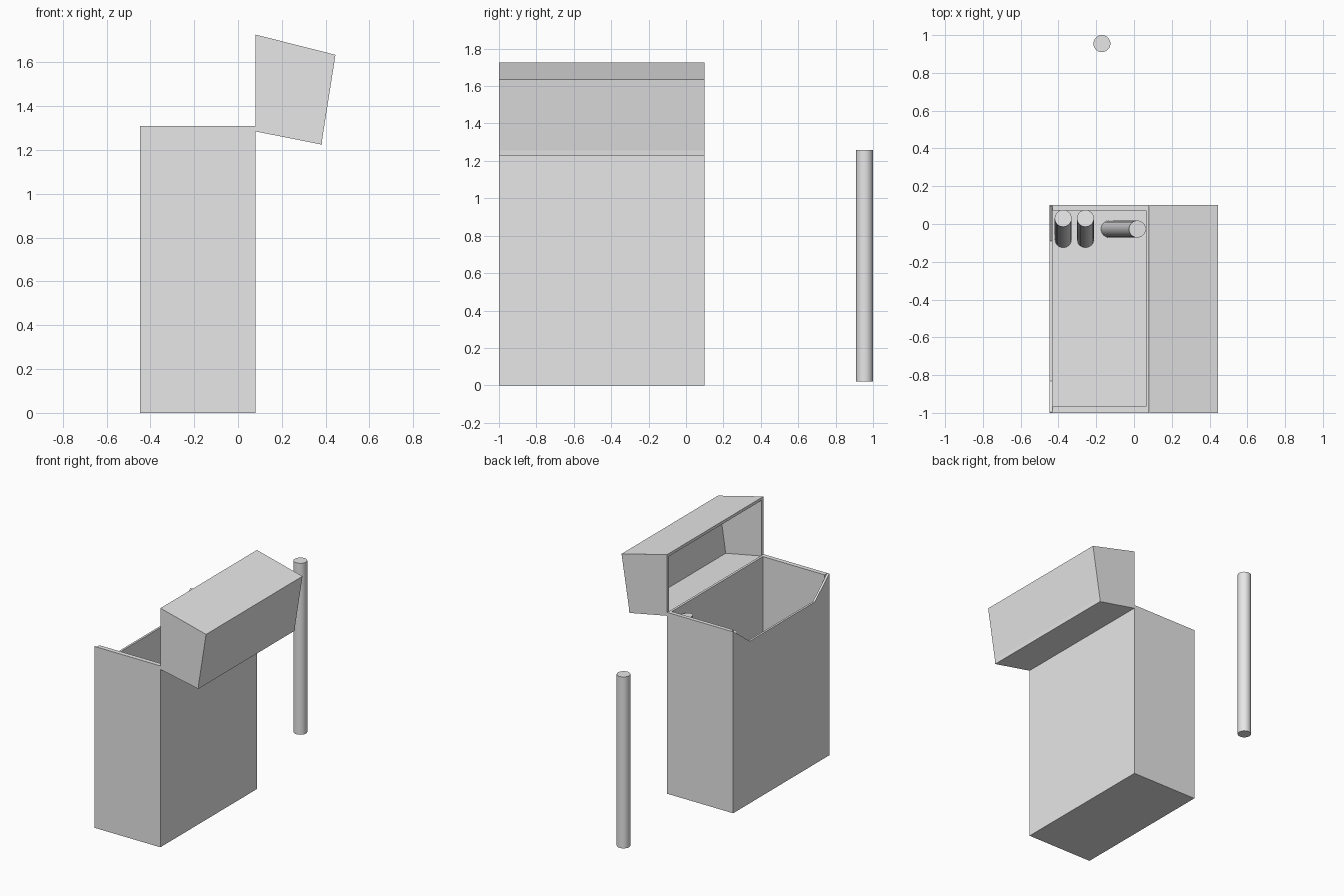
import bpy
import bmesh
from math import radians
from mathutils import Vector

cube = bpy.data.objects.get("Cube")
if cube:
    bpy.data.objects.remove(cube, do_unlink=True)

grey = bpy.data.materials.new("light_grey")
grey.use_nodes = True
colour = (0.8, 0.8, 0.8, 1)
grey.diffuse_color = colour
grey.node_tree.nodes["Principled BSDF"].inputs["Base Color"].default_value = colour

LEFT, RIGHT, FRONT, BACK, TOP = -0.447, 0.08, -1.0, 0.1, 1.31


def finish(name, bm):
    bmesh.ops.recalc_face_normals(bm, faces=bm.faces)
    mesh = bpy.data.meshes.new(name)
    bm.to_mesh(mesh)
    bm.free()
    mesh.materials.append(grey)
    obj = bpy.data.objects.new(name, mesh)
    bpy.context.collection.objects.link(obj)
    return obj


def prism(name, profile, axis, start, end):
    """Extrude a closed profile along x or y; the profile holds (other, z) pairs."""
    bm = bmesh.new()
    along_y = axis == "y"
    verts = [bm.verts.new((p, start, z) if along_y else (start, p, z)) for p, z in profile]
    face = bm.faces.new(verts)
    new = bmesh.ops.extrude_face_region(bm, geom=[face])["geom"]
    step = Vector((0, end - start, 0) if along_y else (end - start, 0, 0))
    bmesh.ops.translate(bm, vec=step, verts=[g for g in new if isinstance(g, bmesh.types.BMVert)])
    return finish(name, bm)


def carve(obj, cutter):
    cutter.hide_render = True
    mod = obj.modifiers.new("carve", "BOOLEAN")
    mod.operation = "DIFFERENCE"
    mod.solver = "EXACT"
    mod.object = cutter
    bpy.context.view_layer.objects.active = obj
    bpy.ops.object.modifier_apply(modifier=mod.name)
    bpy.data.objects.remove(cutter, do_unlink=True)


def rect(a, b, low, high):
    return [(a, low), (b, low), (b, high), (a, high)]


def stick(name, foot, head, radius=0.045):
    foot, head = Vector(foot), Vector(head)
    axis = head - foot
    bm = bmesh.new()
    bmesh.ops.create_cone(bm, cap_ends=True, segments=32, radius1=radius,
                          radius2=radius, depth=axis.length)
    obj = finish(name, bm)
    obj.location = (foot + head) / 2
    obj.rotation_euler = axis.to_track_quat("Z", "Y").to_euler()
    bpy.ops.object.select_all(action="DESELECT")
    obj.select_set(True)
    bpy.context.view_layer.objects.active = obj
    bpy.ops.object.shade_smooth_by_angle(angle=radians(40))


# Open carton: hollow inside, with a sloped notch along one long wall
carton = prism("carton", rect(LEFT, RIGHT, 0, TOP), "y", FRONT, BACK)
carve(carton, prism("hollow", rect(LEFT + 0.015, RIGHT - 0.017, 0.02, TOP + 0.1),
                    "y", FRONT + 0.033, BACK - 0.028))
notch = [(FRONT + 0.005, TOP), (FRONT + 0.17, TOP - 0.14), (BACK - 0.19, TOP - 0.14),
         (BACK - 0.005, TOP), (BACK - 0.005, TOP + 0.1), (FRONT + 0.005, TOP + 0.1)]
carve(carton, prism("notch", notch, "x", LEFT - 0.1, LEFT + 0.016))

# Flipped-back lid: hollow, opening toward the carton side
lid = prism("lid", [(0.081, 1.727), (0.445, 1.635), (0.385, 1.255),
                    (0.383, 1.225), (0.081, 1.285)], "y", FRONT, BACK)
carve(lid, prism("lid_hollow", [(0.03, 1.719), (0.425, 1.62), (0.369, 1.247), (0.03, 1.314)],
                 "y", FRONT + 0.02, BACK - 0.02))

# Sticks leaning inside the carton, and one standing apart
stick("outer_leaning_stick", (-0.375, -0.08, 0.025), (-0.375, 0.03, 1.255))
stick("middle_leaning_stick", (-0.257, -0.08, 0.025), (-0.257, 0.03, 1.255))
stick("inner_leaning_stick", (-0.13, -0.027, 0.025), (0.018, -0.027, 1.255))
stick("loose_stick", (-0.17, 0.955, 0.02), (-0.17, 0.955, 1.258))
